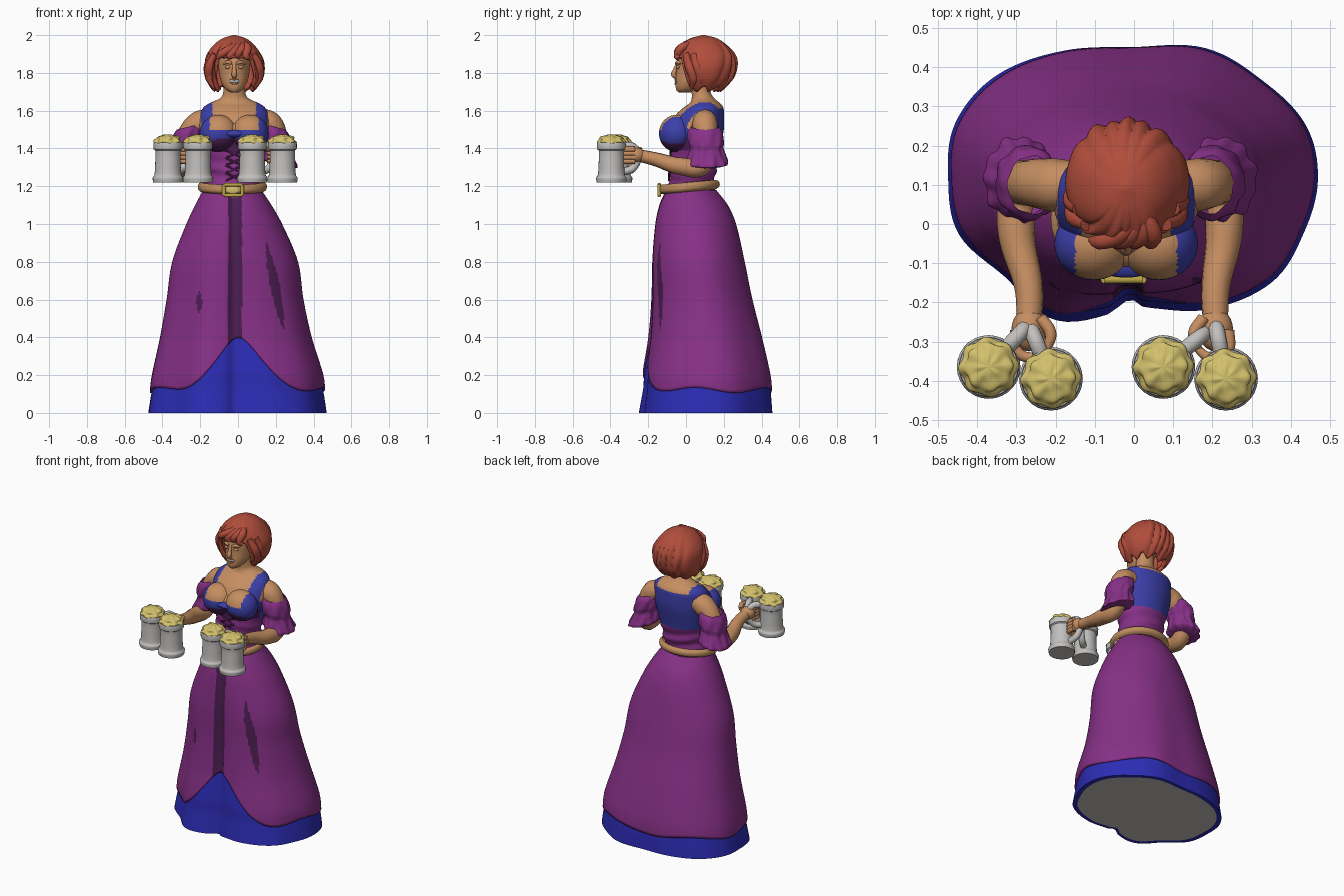
import bpy, bmesh
from math import sin, cos, pi, exp, tau
from mathutils import Vector

if "Cube" in bpy.data.objects:
    bpy.data.objects.remove(bpy.data.objects["Cube"])

COLOURS = {
    "purple_cloth": (0.24, 0.03, 0.24), "dark_purple_cloth": (0.075, 0.013, 0.085),
    "blue_cloth": (0.025, 0.025, 0.46), "bodice_blue": (0.045, 0.05, 0.4),
    "skin": (0.56, 0.27, 0.12), "red_hair": (0.44, 0.075, 0.045), "pewter": (0.54, 0.53, 0.52),
    "foam_yellow": (0.65, 0.53, 0.15), "leather": (0.5, 0.26, 0.11), "gold": (0.5, 0.38, 0.06)}
MATS = {}
for label, rgb in COLOURS.items():
    m = bpy.data.materials.new(label)
    m.use_nodes = True
    m.diffuse_color = (*rgb, 1)
    m.node_tree.nodes["Principled BSDF"].inputs["Base Color"].default_value = (*rgb, 1)
    MATS[label] = m

CX = -0.02  # centre line of the upper body
AX = -0.035  # centre line between the arms


def smooth(rows, z):
    """Cubic interpolation of rows (z, a, b, ...) sorted by z."""
    z = min(max(z, rows[0][0]), rows[-1][0])
    i = next(k for k in range(len(rows) - 1) if z <= rows[k + 1][0])
    a, b = rows[i], rows[i + 1]
    p, q = rows[max(i - 1, 0)], rows[min(i + 2, len(rows) - 1)]
    h = b[0] - a[0]
    t = (z - a[0]) / h
    out = []
    for k in range(1, len(a)):
        m0 = (b[k] - p[k]) / (b[0] - p[0]) * h
        m1 = (q[k] - a[k]) / (q[0] - a[0]) * h
        d = b[k] - a[k]
        out.append(a[k] + m0 * t + (3 * d - 2 * m0 - m1) * t**2 + (m0 + m1 - 2 * d) * t**3)
    return out


def oval(rows, z, a):
    """Point on an oval section; a = 0 is the front, rows are (z, cx, rx, front, back)."""
    cx, rx, yf, yb = smooth(rows, z)
    return Vector((cx + rx * sin(a), (yf + yb) / 2 - (yb - yf) / 2 * cos(a), z))


def finish(ob, mats, angle=0.9):
    for label in mats:
        ob.data.materials.append(MATS[label])
    bpy.ops.object.select_all(action="DESELECT")
    ob.select_set(True)
    bpy.context.view_layer.objects.active = ob
    if ob.type == "CURVE":
        bpy.ops.object.convert(target="MESH")
        ob = bpy.context.object
    bpy.ops.object.shade_smooth_by_angle(angle=angle)
    return ob


def grid(name, func, nu, nv, mats, rule=None, caps=(True, True), cap_mat=0, angle=0.9):
    """Closed-around surface func(angle, v) with a colour rule on face centres."""
    bm = bmesh.new()
    rings = [[bm.verts.new(func(tau * i / nu, j / nv)) for i in range(nu)] for j in range(nv + 1)]
    for lo, hi in zip(rings, rings[1:]):
        for i in range(nu):
            k = (i + 1) % nu
            f = bm.faces.new((lo[i], lo[k], hi[k], hi[i]))
            if rule:
                f.material_index = mats.index(rule(f.calc_center_median()))
    for ring, cap in zip((rings[0], rings[-1]), caps):
        if cap:
            bm.faces.new(ring).material_index = cap_mat
    bmesh.ops.recalc_face_normals(bm, faces=bm.faces)
    me = bpy.data.meshes.new(name)
    bm.to_mesh(me)
    bm.free()
    ob = bpy.data.objects.new(name, me)
    bpy.context.collection.objects.link(ob)
    return finish(ob, mats, angle)


def ball(name, c, r, mats, rule=None, lump=None, n=24):
    def f(a, v):
        p = pi * (0.01 + 0.98 * v)
        k = 1 + (lump(a, p) if lump else 0)
        return Vector((c[0] + k * r[0] * sin(p) * sin(a), c[1] - k * r[1] * sin(p) * cos(a), c[2] - k * r[2] * cos(p)))
    return grid(name, f, n, n * 2 // 3, mats, rule)


def tube(name, pts, radii, mat):
    cu = bpy.data.curves.new(name, "CURVE")
    cu.dimensions, cu.bevel_depth, cu.bevel_resolution = "3D", 1, 4
    cu.use_fill_caps, cu.resolution_u = True, 8
    sp = cu.splines.new("BEZIER")
    sp.bezier_points.add(len(pts) - 1)
    for b, p, r in zip(sp.bezier_points, pts, radii):
        b.co, b.radius = p, r
        b.handle_left_type = b.handle_right_type = "AUTO"
    ob = bpy.data.objects.new(name, cu)
    bpy.context.collection.objects.link(ob)
    return finish(ob, [mat])


# Skirts: one shared profile, with an uneven footprint fading in towards the floor
SKIRT = [(0, 0, .472, -.245, .475), (.12, 0, .468, -.238, .475), (.2, 0, .458, -.235, .466),
         (.4, -.01, .405, -.205, .416), (.6, -.015, .365, -.19, .36), (.8, -.015, .335, -.185, .315),
         (1, -.02, .255, -.167, .266), (1.1, -.025, .203, -.145, .222), (1.18, -.03, .155, -.11, .16)]
FOOT = [.91, 1, 1.04, .99, .99, 1, .98, 1, .93, .98, 1.04, 1.04, 1, 1.02, .98, 1.08]
FOOT_ROWS = [(i, FOOT[i % len(FOOT)]) for i in range(-1, len(FOOT) + 2)]


def skirt_point(a, z, scale=1.0):
    p = oval(SKIRT, z, a)
    w = max(0, 1 - z / 1.05)
    k = scale * (1 + w * (smooth(FOOT_ROWS, a / tau * 16)[0] - 1))
    mid = Vector((0, .12, z))
    p = mid + (p - mid) * k
    if p.y < 0:  # pleat down the front
        p.y += .02 * exp(-((p.x + .015) / .03) ** 4)
    return p


def overskirt(a, v):
    x = .475 * sin(a)
    hem = .12 + .014 * sin(5 * a + 1)
    if cos(a) > 0:
        hem += .265 * exp(-((x - .01) / .185) ** 2) * min(1, 2 * cos(a))
    return skirt_point(a, hem + (1.18 - hem) * v, .995)


def underskirt(a, v):
    # The first two rings make the flat rim under the hem
    z = .42 * max(0, v - .05) / .95
    return skirt_point(a, z, .94 if v == 0 else 1.005 - .04 * min(1, z * 7))


def skirt_rule(c):
    slit = abs(c.x + .015) < .036
    left_fold = abs(c.x - .33 + .2 * c.z) < .026 * (1 - ((c.z - .67) / .24) ** 2)
    right_fold = abs(c.x + .205) < .016 * (1 - ((c.z - .585) / .06) ** 2)
    return "dark_purple_cloth" if c.y < .05 and (slit or left_fold or right_fold) else "purple_cloth"


ob = grid("overskirt", overskirt, 224, 60, ["purple_cloth", "dark_purple_cloth"], skirt_rule, caps=(False, True))
sol = ob.modifiers.new("hem_thickness", "SOLIDIFY")
sol.thickness = .012
grid("underskirt", underskirt, 128, 20, ["blue_cloth", "pewter"], lambda c: "blue_cloth", caps=(True, False), cap_mat=1)

# Torso: bodice, neckline and neck in one loft
TORSO = [(1.14, -.03, .165, -.115, .165), (1.2, -.03, .142, -.095, .15), (1.3, CX, .145, -.08, .16),
         (1.4, CX, .165, -.08, .18), (1.5, CX, .185, -.09, .2), (1.57, CX, .182, -.06, .202),
         (1.615, CX, .165, -.015, .198), (1.64, CX, .13, .02, .18), (1.665, CX, .075, .03, .15),
         (1.7, CX, .058, .03, .13), (1.78, CX, .055, .03, .13)]


def torso_rule(c):
    dx = abs(c.x - CX)
    if c.z < 1.36 + .3 * dx * dx + .02 * (c.y < .03):
        return "purple_cloth"
    if c.y < .02 and c.z < 1.45:
        return "dark_purple_cloth"
    neckline = 1.615 if c.y > .1 else 1.5
    strap = .115 < dx < .175 and c.z < 1.65
    return "bodice_blue" if strap or (c.z < neckline and dx < .19) else "skin"


def torso(a, v):
    z = 1.14 + .64 * v
    crease = .007 * sin(z * 75 + 2 * sin(a)) * max(0, 1 - abs(z - 1.28) / .1)
    return oval(TORSO, z, a) + Vector((sin(a), -cos(a), 0)) * crease


grid("torso", torso, 120, 80, ["purple_cloth", "dark_purple_cloth", "bodice_blue", "skin"], torso_rule)


def bust_rule(c):
    dx = abs(c.x - CX)
    if c.z < 1.455 - .3 * max(0, dx - .07):
        return "dark_purple_cloth"
    return "bodice_blue" if c.z < 1.5 or dx > .13 else "skin"


for s, side in ((-1, "right"), (1, "left")):
    ball(side + "_bust", (CX + s * .083, -.05, 1.48), (.1, .093, .098),
         ["skin", "bodice_blue", "dark_purple_cloth"], bust_rule, n=48)
ball("cleavage", (CX, -.05, 1.49), (.06, .06, .05), ["skin"])
ball("neckline_band", (CX, -.095, 1.478), (.09, .042, .022), ["bodice_blue"])

# Bodice lacing
for i in range(4):
    z = 1.23 + i * .04
    for s in (-1, 1):
        tube("lace", [(CX + s * k * .045, smooth(TORSO, z + .02)[2] - .004, z + .02 + k * .02) for k in (-1, 0, 1)],
             [.005] * 3, "dark_purple_cloth")

# Belt and buckle
BELT = [(0, -.03, .165, -.128, .155), (.2, -.03, .18, -.145, .175), (.8, -.03, .18, -.145, .175), (1, -.03, .165, -.128, .155)]


def belt(a, v):
    p = oval(BELT, v, a)
    p.z = 1.158 + .05 * v + .09 * p.y + .012
    return p


grid("belt", belt, 64, 8, ["leather"], caps=(False, False))
corners = [(-.075, 1.152), (.022, 1.152), (.022, 1.208), (-.075, 1.208)]
for (x0, z0), (x1, z1) in zip(corners, corners[1:] + corners[:1]):
    tube("buckle_bar", [(x0, -.142, z0), (x1, -.142, z1)], [.01] * 2, "gold")
ball("buckle_plate", (-.027, -.144, 1.18), (.036, .006, .02), ["foam_yellow"], n=16)

# Arms, puffed sleeves, hands
SLEEVE = [(0, .07), (.12, .086), (.4, .09), (.55, .082), (.75, .093), (.95, .102), (1, .075)]
for s, side, hx in ((-1, "right", -.268), (1, "left", .208)):
    tube(side + "_arm", [(CX + s * .12, .1, 1.55), (CX + s * .185, .1, 1.53), (AX + s * .24, .105, 1.44),
         (AX + s * .26, .085, 1.31), (AX + s * .265, -.02, 1.305), (hx, -.17, 1.345), (hx, -.26, 1.365)],
         [.06, .068, .058, .052, .048, .036, .032], "skin")

    def sleeve(a, v, s=s):
        r = smooth(SLEEVE, v)[0] * (1 + .05 * v * sin(11 * a) + .03 * sin(7 * a + 9 * v))
        mid = Vector((AX + s * (.225 + .035 * v), .1 + .015 * v, 1.515 - .205 * v))
        return mid + Vector((r * .88 * sin(a), -r * 1.05 * cos(a), s * r * -.2 * sin(a)))
    grid(side + "_sleeve", sleeve, 66, 24, ["purple_cloth"], caps=(False, True))
    ball(side + "_palm", (hx, -.27, 1.365), (.045, .055, .042), ["skin"])
    for i in range(4):
        z = 1.395 - i * .021
        tube(side + "_finger", [(hx + s * .035, -.27, z), (hx + s * .03, -.325, z),
             (hx - s * .015, -.34, z), (hx - s * .05, -.315, z)], [.014, .014, .013, .01], "skin")
    tube(side + "_thumb", [(hx - s * .03, -.24, 1.39), (hx - s * .055, -.28, 1.4), (hx - s * .045, -.32, 1.4)],
         [.016, .015, .011], "skin")

    # Two mugs per hand
    for mx, my in ((hx - .103, -.365), (hx + .056, -.395)) if s < 0 else ((hx - .133, -.365), (hx + .027, -.395)):
        mug = [(0, .078, 1.22), (.12, .081, 1.245), (.2, .072, 1.258), (.5, .067, 1.33),
               (.72, .067, 1.39), (.78, .075, 1.395), (.93, .075, 1.43), (1, .064, 1.432)]

        def mug_point(a, v, mx=mx, my=my, mug=mug):
            r, z = smooth(mug, v)
            return Vector((mx + r * sin(a), my - r * cos(a), z))
        grid("mug", mug_point, 28, 32, ["pewter"], angle=.6)
        ball("foam", (mx, my, 1.434), (.07, .07, .04), ["foam_yellow"],
             lump=lambda a, p: sin(p) * (.06 * sin(8 * a + 1) + .08 * sin(5 * a) * sin(6 * p) + .05 * sin(9 * p)), n=48)
        d = Vector((hx - mx, -.255 - my, 0)).normalized()
        base = Vector((mx, my, 0))
        tube("mug_handle", [base + d * k + Vector((0, 0, z)) for k, z in
             ((.06, 1.41), (.11, 1.412), (.14, 1.375), (.12, 1.3), (.06, 1.275))], [.02] * 5, "pewter")

# Head and face
HEAD = [(1.695, CX, .018, -.038, .02), (1.71, CX, .044, -.052, .06), (1.75, CX, .068, -.055, .11),
        (1.8, CX, .08, -.052, .16), (1.86, CX, .084, -.05, .19), (1.92, CX, .075, -.025, .18), (1.96, CX, .045, .02, .15)]
grid("head", lambda a, v: oval(HEAD, 1.695 + .265 * v, a), 40, 24, ["skin"])
tube("nose", [(CX, -.045, 1.85), (CX, -.058, 1.815), (CX, -.064, 1.79), (CX, -.048, 1.78)],
     [.009, .011, .015, .012], "skin")
for s in (-1, 1):
    ball("eyelid", (CX + s * .033, -.042, 1.83), (.016, .009, .009), ["skin"], n=16)
    tube("brow", [(CX + s * x, y, z) for x, y, z in ((.014, -.05, 1.85), (.035, -.044, 1.857), (.056, -.03, 1.848))],
         [.008, .01, .006], "skin")
ball("teeth", (CX, -.052, 1.756), (.03, .008, .009), ["pewter"], n=16)
for dip in (.01, -.013):
    tube("lip", [(CX - .034, -.04, 1.762), (CX, -.056, 1.755 + dip), (CX + .034, -.04, 1.762)], [.003, .005, .003], "skin")

# Bobbed hair, open over the face, with grooved locks
HAIR = [(1.69, CX, .1, .0, .17), (1.73, CX, .132, -.02, .215), (1.78, CX, .15, -.04, .252),
        (1.86, CX, .15, -.055, .263), (1.92, CX, .126, -.045, .24), (1.96, CX, .095, -.015, .2),
        (1.985, CX, .058, .03, .16), (2, CX, .008, .085, .1)]


def hair(a, v):
    off = min(a, tau - a)
    t = min(max((off - .66) / .22, 0), 1)
    hem = 1.88 + (1.712 - 1.88) * t * t * (3 - 2 * t) + .014 * sin(9 * a) * t
    p = oval(HAIR, 2 - (2 - hem) * v ** 1.5, a)
    swirl = a + .5 * sin(2 * a) + .5 * v
    groove = (.075 * abs(sin(6 * swirl)) + .025 * sin(5 * swirl + 6 * v)) * min(1, v * 2) - .03
    mid = Vector((CX, .1, p.z))
    return mid + (p - mid) * (1 + groove)


ob = grid("hair", hair, 160, 32, ["red_hair"], caps=(True, False))
sol = ob.modifiers.new("hair_thickness", "SOLIDIFY")
sol.thickness = .025
# Swept fringe and side locks
for k in range(4):
    x = -.07 + k * .045
    tube("fringe_lock", [(.02, .04, 1.955), (.01 + x * .6, -.025, 1.93), (CX + x, -.045, 1.898 - .01 * (k % 2)),
         (CX + x * 1.3, -.04, 1.875)], [.016, .024, .02, .008], "red_hair")
for s in (-1, 1):
    for k in range(2):
        tube("side_lock", [(CX + s * (.1 + .02 * k), .0 + .04 * k, 1.9), (CX + s * (.13 + .006 * k), .02 + .04 * k, 1.83),
             (CX + s * .128, .04 + .04 * k, 1.77), (CX + s * .105, .03 + .04 * k, 1.72)], [.018, .026, .024, .008], "red_hair")
